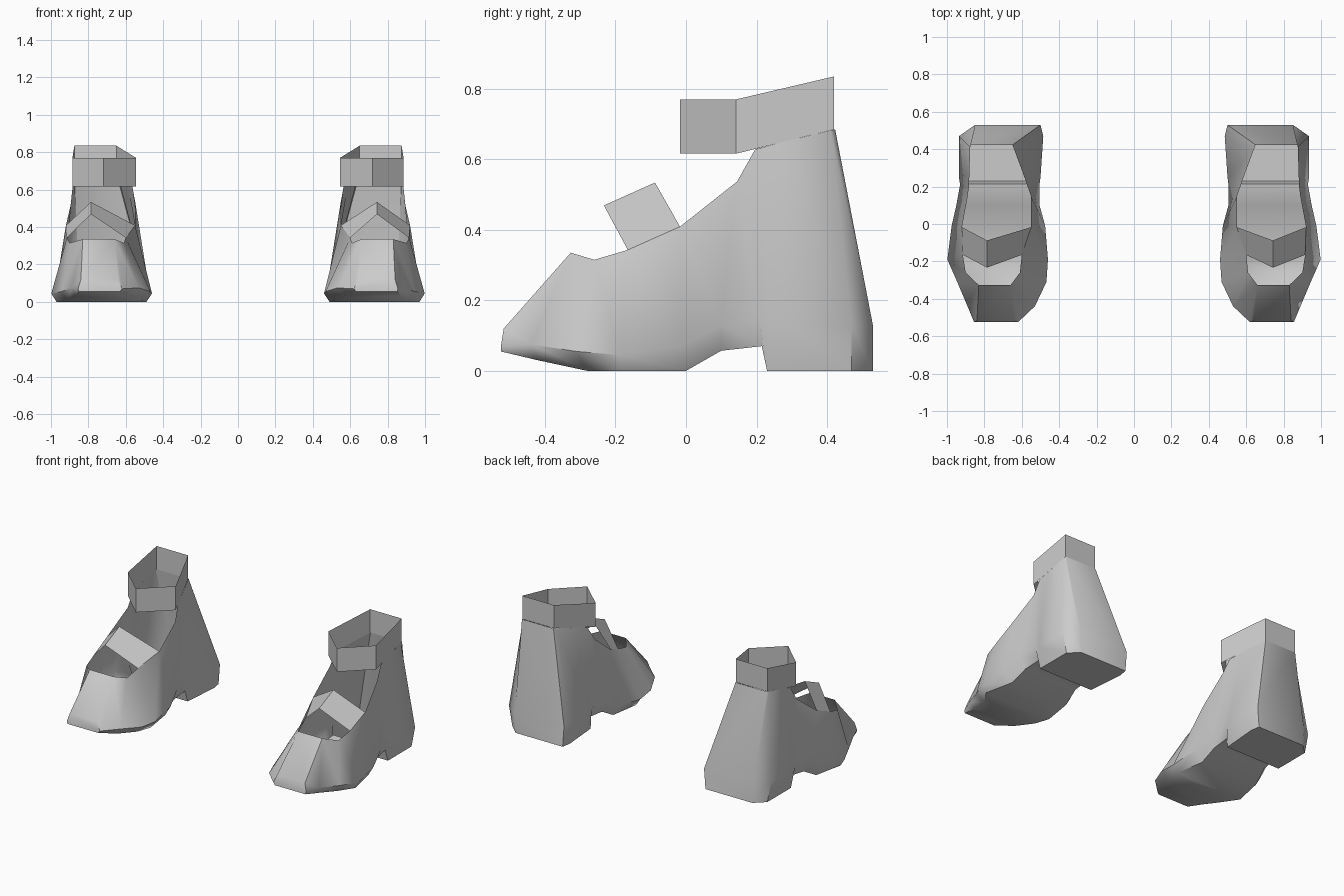
import bpy
import bmesh
from math import radians

default_cube = bpy.data.objects.get("Cube")
if default_cube:
    bpy.data.objects.remove(default_cube, do_unlink=True)

# One plain grey for the whole pair
grey = bpy.data.materials.new("plain grey")
grey.use_nodes = True
grey.diffuse_color = (0.6, 0.6, 0.6, 1)
grey.node_tree.nodes["Principled BSDF"].inputs["Base Color"].default_value = grey.diffuse_color


def make_object(name, bm, mirrored, angle):
    """Turn a bmesh into a smooth-shaded object, optionally mirrored across x."""
    bmesh.ops.recalc_face_normals(bm, faces=bm.faces[:])
    mesh = bpy.data.meshes.new(name)
    bm.to_mesh(mesh)
    bm.free()
    mesh.materials.append(grey)
    obj = bpy.data.objects.new(name, mesh)
    bpy.context.collection.objects.link(obj)
    bpy.ops.object.select_all(action="DESELECT")
    obj.select_set(True)
    bpy.context.view_layer.objects.active = obj
    bpy.ops.object.shade_smooth_by_angle(angle=radians(angle))
    if mirrored:
        mirror = obj.modifiers.new("other foot", "MIRROR")
        mirror.use_axis[0] = True
        mirror.use_mirror_merge = False
    return obj


def bridge(bm, first, second, closed=False):
    """Join two equal rows of vertices with quads."""
    count = len(first)
    for i in range(count if closed else count - 1):
        j = (i + 1) % count
        bm.faces.new((first[i], first[j], second[j], second[i]))


def section(bm, rim, side, sole):
    """U-shaped cross-section; each level is (y, z, inner x, outer x)."""
    levels = (rim, side, sole)
    inner = [bm.verts.new((xi, y, z)) for y, z, xi, xo in levels]
    outer = [bm.verts.new((xo, y, z)) for y, z, xi, xo in reversed(levels)]
    return inner + outer


# Shoe body: open shell lofted from the heel to the toe
body = bmesh.new()
sections = [section(body, *levels) for levels in (
    # heel
    ((.423, .685, .65, .875), (.53, .13, .5, .85), (.53, 0, .51, .845)),
    ((.41, .682, .645, .876), (.47, .13, .485, .935), (.47, 0, .5, .91)),
    ((.27, .648, .593, .88), (.25, .13, .5, .936), (.23, 0, .52, .91)),
    # arch
    ((.196, .628, .567, .883), (.21, .15, .505, .93), (.215, .07, .53, .9)),
    ((.145, .537, .55, .89), (.1, .13, .505, .95), (.1, .057, .53, .91)),
    # ball of the foot
    ((-.017, .409, .55, .92), (-.01, .07, .475, .975), (0, 0, .52, .93)),
    ((-.165, .343, .6, .915), (-.19, .045, .46, .998), (-.19, 0, .49, .97)),
    ((-.26, .315, .61, .9), (-.31, .055, .468, .945), (-.28, 0, .52, .91)),
    # toe
    ((-.327, .335, .66, .83), (-.44, .075, .53, .89), (-.42, .03, .56, .87)),
    ((-.517, .12, .64, .84), (-.525, .07, .62, .855), (-.525, .055, .63, .85)),
)]
for first, second in zip(sections, sections[1:]):
    bridge(body, first, second)
body.faces.new(sections[0])
body.faces.new(sections[-1])
cap, tip = sections[-2:]
body.faces.new((cap[0], cap[-1], tip[-1], tip[0]))
make_object("shoe_body", body, True, 50)

# Ankle strap: five-sided band around the top of the shaft
ankle = bmesh.new()
corners = (
    (.65, .42, .685, .835), (.875, .42, .685, .835),
    (.885, .142, .616, .77), (.718, -.017, .616, .77), (.545, .142, .616, .77),
)
lower = [ankle.verts.new((x, y, low)) for x, y, low, high in corners]
upper = [ankle.verts.new((x, y, high)) for x, y, low, high in corners]
bridge(ankle, lower, upper, closed=True)
make_object("ankle_strap", ankle, True, 30)

# Instep straps: folded bands with a ridge, set slightly differently per foot
for name, sign, ridge in (("left_instep_strap", 1, .743), ("right_instep_strap", -1, .786)):
    band = bmesh.new()
    back = [band.verts.new((sign * x, y, z)) for x, y, z in (
        (.55, -.017, .409), (ridge, -.088, .534), (.92, -.017, .409))]
    front = [band.verts.new((sign * x, y, z)) for x, y, z in (
        (.6, -.165, .343), (ridge, -.233, .469), (.915, -.165, .343))]
    bridge(band, back, front)
    strap = make_object(name, band, False, 30)
    if strap.data.polygons[0].normal.z < 0:
        strap.data.flip_normals()
